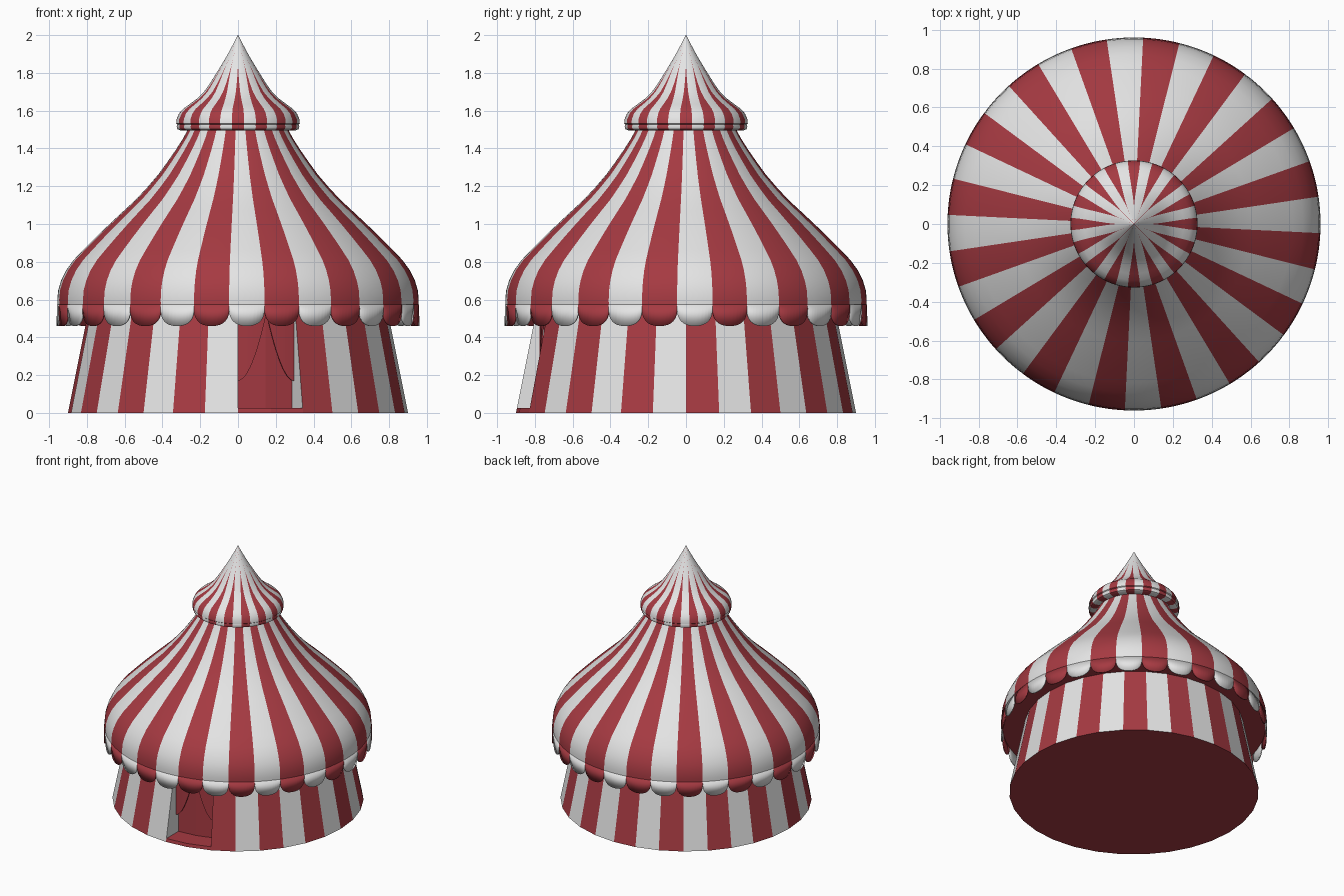
import bpy, math

if "Cube" in bpy.data.objects:
    bpy.data.objects.remove(bpy.data.objects["Cube"])

N = 32                       # stripes around the tent
STEP = 2 * math.pi / N


def material(name, rgb):
    m = bpy.data.materials.new(name)
    m.diffuse_color = (*rgb, 1)
    m.use_nodes = True
    m.node_tree.nodes["Principled BSDF"].inputs["Base Color"].default_value = m.diffuse_color
    return m


RED = material("canvas red", (0.38, 0.042, 0.054))
WHITE = material("canvas white", (0.78, 0.78, 0.78))


def P(a, r, z):
    """Point at angle a from the front (-y), turning towards +x."""
    return (r * math.sin(a), -r * math.cos(a), z)


def make(name, verts, faces, mats, smooth=None):
    me = bpy.data.meshes.new(name)
    me.from_pydata(verts, [], faces)
    me.materials.append(RED)
    me.materials.append(WHITE)
    for p, m in zip(me.polygons, mats):
        p.material_index = m
    if smooth:
        me.shade_smooth()
        me.set_sharp_from_angle(angle=math.radians(smooth))
    ob = bpy.data.objects.new(name, me)
    bpy.context.collection.objects.link(ob)
    return ob


def lathe(name, profile, start, first, sub=6, red_width=lambda z: 1.0):
    """Striped surface of revolution; red stripes may narrow with height."""
    verts, faces, mats = [], [], []
    cols = N * sub
    for r, z in profile:
        for c in range(cols):
            i, t = divmod(c, sub)
            w = red_width(z)
            is_red = (i + first) % 2 == 0
            width = w if is_red else 2 - w
            mid = start + (i + 0.5) * STEP
            verts.append(P(mid + (t / sub - 0.5) * width * STEP, r, z))
    for k in range(len(profile) - 1):
        for c in range(cols):
            d = (c + 1) % cols
            faces.append((k * cols + c, k * cols + d, (k + 1) * cols + d, (k + 1) * cols + c))
            mats.append((c // sub + first) % 2)
    return make(name, verts, faces, mats, 40)


# Main roof: bell-shaped canopy
roof = [(0.955, 0.545), (0.957, 0.60), (0.952, 0.65), (0.937, 0.70), (0.91, 0.755),
        (0.87, 0.81), (0.817, 0.865), (0.75, 0.932), (0.68, 1.0), (0.605, 1.07), (0.54, 1.13),
        (0.48, 1.195), (0.424, 1.26), (0.373, 1.33), (0.328, 1.395), (0.29, 1.455), (0.255, 1.52)]
PHASE = -STEP / 4
lathe("roof", roof, PHASE, 1)

# Cap on top: rounded rim, then a concave spire with tapering red stripes
cap = [(0.24, 1.496), (0.305, 1.495), (0.32, 1.502), (0.325, 1.515), (0.321, 1.528),
       (0.327, 1.533), (0.325, 1.555), (0.312, 1.585), (0.29, 1.61), (0.255, 1.635),
       (0.215, 1.665), (0.18, 1.70), (0.148, 1.745), (0.12, 1.79), (0.092, 1.835),
       (0.065, 1.88), (0.043, 1.92), (0.02, 1.963), (0.001, 2.0)]
lathe("roof_cap", cap, -STEP / 2, 0,
      red_width=lambda z: 1.0 if z < 1.62 else max(0.03, 1 - (z - 1.62) / 0.23))

# Scalloped valance hanging from the roof edge
verts, faces, mats = [], [], []
SUB = 14
for i in range(N):
    base = len(verts)
    for s in range(SUB + 1):
        u = -math.cos(math.pi * s / SUB)            # denser near the notches
        a = PHASE + (i + 0.5 + 0.5 * u) * STEP
        drop = (1 - abs(u) ** 2.4) ** (1 / 2.4)
        verts += [P(a, 0.959, 0.575), P(a, 0.96, 0.55 - 0.09 * drop)]
    for s in range(SUB):
        b = base + 2 * s
        faces.append((b + 1, b + 3, b + 2, b))
        mats.append((i + 1) % 2)
val = make("valance", verts, faces, mats, 40)
mod = val.modifiers.new("thickness", 'SOLIDIFY')
mod.thickness = 0.01
mod.offset = -1

# Underside of the roof
verts, faces = [], []
for i in range(96):
    a = 2 * math.pi * i / 96
    verts += [P(a, 0.75, 0.55), P(a, 0.953, 0.55)]
for i in range(96):
    j = (i + 1) % 96
    faces.append((2 * i, 2 * j, 2 * j + 1, 2 * i + 1))
make("roof_underside", verts, faces, [0] * 96)

# Flat wall panels, leaving out the two in the doorway
H = 0.55
R0, R1 = 0.90, 0.79
verts, faces, mats = [], [], []


def quad(pts, m):
    b = len(verts)
    verts.extend(pts)
    faces.append(tuple(range(b, b + len(pts))))
    mats.append(m)


for i in range(2, N):
    a, b = i * STEP, (i + 1) * STEP
    quad([P(a, R0, 0), P(b, R0, 0), P(b, R1, H), P(a, R1, H)], i % 2)
make("wall_panels", verts, faces, mats)

# Ground sheet
make("ground_sheet", [P(i * STEP, R0, 0) for i in range(N)],
     [tuple(reversed(range(N)))], [0])

# Doorway recess: white jambs, red sill, floor and back
verts, faces, mats = [], [], []
A, RB, SILL = 2 * STEP, 0.745, 0.025
quad([P(0, R0, 0), P(0, RB, 0), P(0, RB, H), P(0, R1, H)], 1)
quad([P(A, RB, 0), P(A, R0, 0), P(A, R1, H), P(A, RB, H)], 1)
for i in range(2):
    a, b = i * STEP, (i + 1) * STEP
    RS = R0 - 0.2 * SILL
    quad([P(a, R0, 0), P(b, R0, 0), P(b, RS, SILL), P(a, RS, SILL)], 0)
    quad([P(a, RS, SILL), P(b, RS, SILL), P(b, RB, SILL), P(a, RB, SILL)], 0)
    quad([P(a, RB, SILL), P(b, RB, SILL), P(b, RB, H), P(a, RB, H)], 0)
make("doorway", verts, faces, mats)

# Door curtains, drawn apart to both sides
verts, faces, mats = [], [], []
SEG = 24
for s in range(SEG):
    pts = []
    for t in (s, s + 1):
        u = abs(2 * t / SEG - 1)
        z = 0.17 + 0.36 * (1 - u) ** 1.9
        pts.append((A * t / SEG, z))
    (a, za), (b, zb) = pts
    quad([P(a, 0.775, za), P(b, 0.775, zb), P(b, 0.775, H), P(a, 0.775, H)], 0)
curt = make("door_curtains", verts, faces, mats)
mod = curt.modifiers.new("thickness", 'SOLIDIFY')
mod.thickness = 0.008
mod.offset = -1
